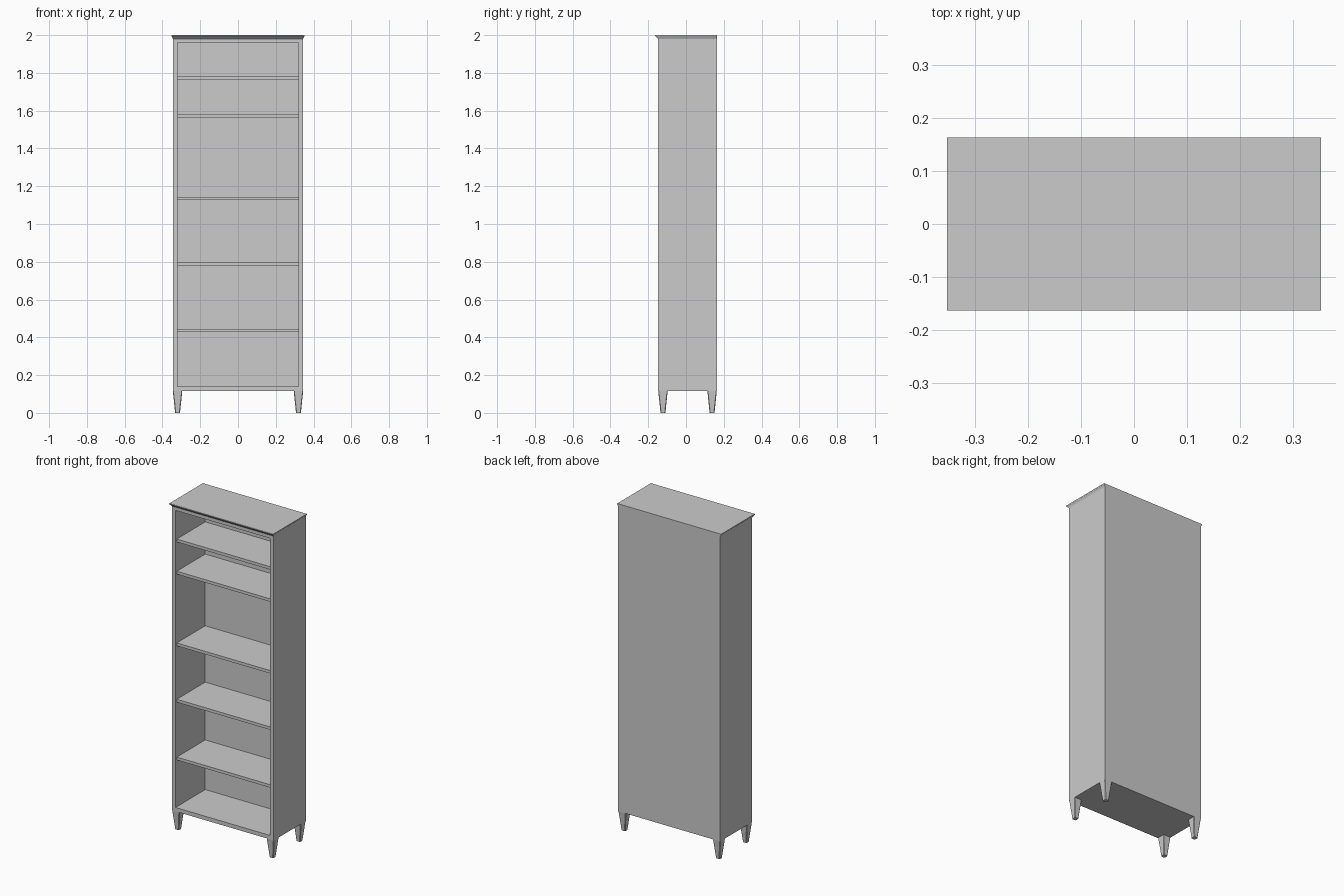
import bpy, bmesh

if "Cube" in bpy.data.objects:
    bpy.data.objects.remove(bpy.data.objects["Cube"])

W, FRONT, BACK = 0.345, -0.147, 0.163      # case half width, front and back planes
LEG_H, CASE_TOP = 0.117, 1.981
IN_W, IN_LOW, IN_TOP, IN_BACK = 0.32, 0.141, 1.96, 0.14


def finish(bm, name):
    bmesh.ops.recalc_face_normals(bm, faces=bm.faces)
    mesh = bpy.data.meshes.new(name)
    bm.to_mesh(mesh)
    bm.free()
    ob = bpy.data.objects.new(name, mesh)
    bpy.context.collection.objects.link(ob)
    return ob


def loft(name, rings, caps=(True, True)):
    """Skin a list of closed point rings and cap the chosen ends."""
    bm = bmesh.new()
    vs = [[bm.verts.new(p) for p in r] for r in rings]
    n = len(rings[0])
    for a, b in zip(vs, vs[1:]):
        for i in range(n):
            j = (i + 1) % n
            bm.faces.new((a[i], a[j], b[j], b[i]))
    for ring, cap in zip((vs[0], vs[-1]), caps):
        if cap:
            bm.faces.new(ring)
    return finish(bm, name)


def flat_ring(x0, x1, y0, y1, z):
    return [(x0, y0, z), (x1, y0, z), (x1, y1, z), (x0, y1, z)]


def upright_ring(w, z0, z1, y):
    return [(-w, y, z0), (w, y, z0), (w, y, z1), (-w, y, z1)]


# Carcass: outer box, front frame and recessed interior in one skin
loft("carcass", [
    upright_ring(W, LEG_H, CASE_TOP, BACK),
    upright_ring(W, LEG_H, CASE_TOP, FRONT),
    upright_ring(IN_W, IN_LOW, IN_TOP, FRONT),
    upright_ring(IN_W, IN_LOW, IN_TOP, IN_BACK),
])

# Cornice: moulded edge at the front and sides, flush at the back
profile = [(0.0, 1.98), (0.15, 1.983), (0.3, 1.985), (0.45, 1.988),
           (0.7, 1.991), (0.9, 1.993), (1.0, 1.995), (1.0, 2.0)]
loft("cornice", [flat_ring(-W - 0.007 * t, W + 0.007 * t,
                           FRONT - 0.016 * t, BACK, z) for t, z in profile])

# Shelves
for i, z in enumerate((0.436, 0.79, 1.135, 1.574, 1.771)):
    loft(f"shelf_{i + 1}", [flat_ring(-IN_W, IN_W, FRONT + 0.012, IN_BACK, z + d)
                            for d in (-0.009, 0.009)])


# Tapered legs with chamfered corners
def leg_ring(cx, cy, h, c, z):
    pts = [(-h + c, -h), (h - c, -h), (h, -h + c), (h, h - c),
           (h - c, h), (-h + c, h), (-h, h - c), (-h, -h + c)]
    return [(cx + x, cy + y, z) for x, y in pts]


for sx, side in ((-1, "left"), (1, "right")):
    for cy, end in ((FRONT + 0.025, "front"), (BACK - 0.025, "back")):
        cx = sx * (W - 0.025)
        loft(f"{end}_{side}_leg", [leg_ring(cx, cy, 0.013, 0.004, 0),
                                   leg_ring(cx, cy, 0.025, 0.003, LEG_H)])
